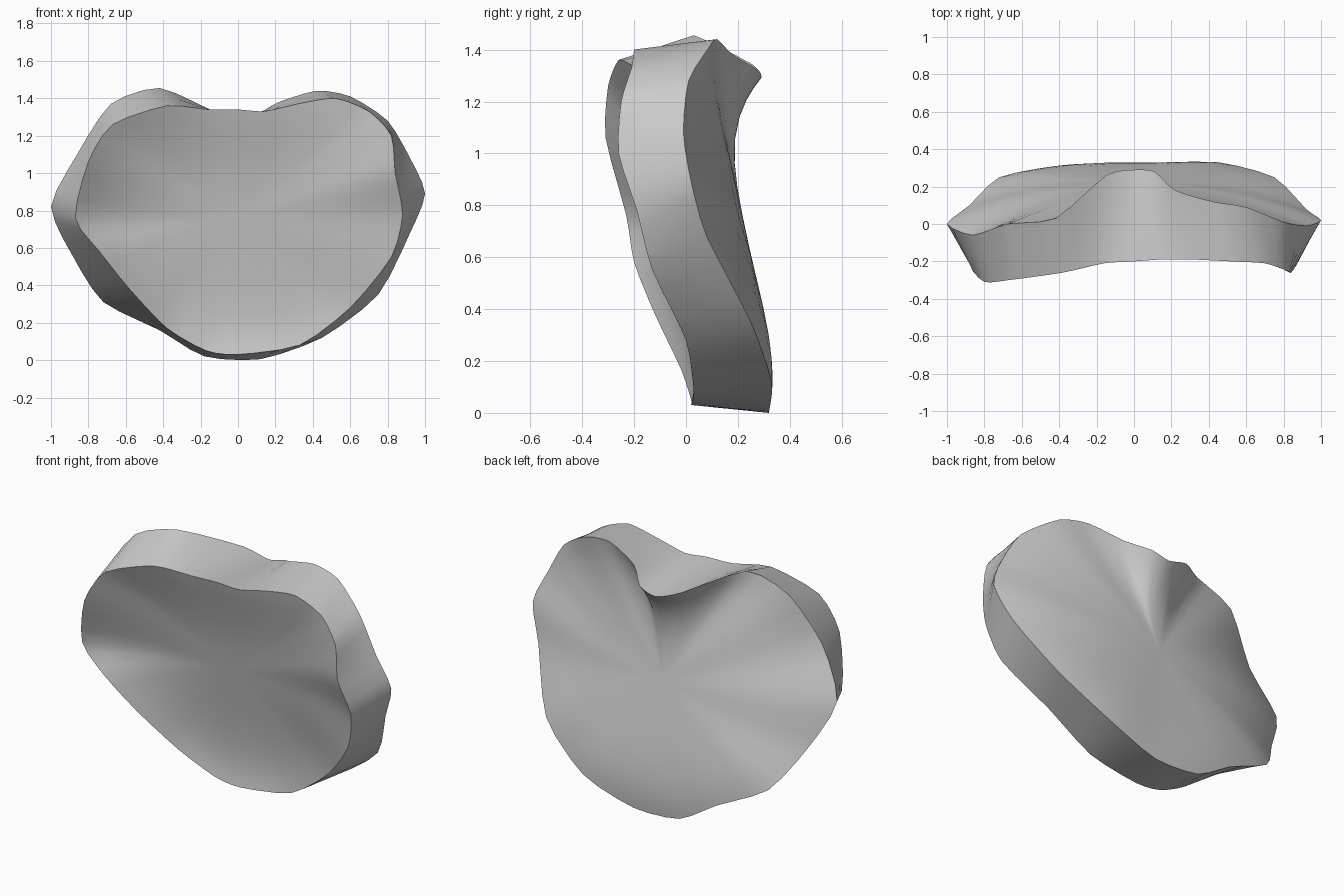
import bpy, bmesh
from mathutils import Vector

if "Cube" in bpy.data.objects:
    bpy.data.objects.remove(bpy.data.objects["Cube"])

# Matching rim outlines (x, y, z), clockwise from the top centre seen from the front
FRONT = [(0, -.20, 1.34), (.14, -.19, 1.33), (.32, -.19, 1.37), (.52, -.20, 1.40),
         (.70, -.21, 1.33), (.82, -.25, 1.20), (.84, -.26, 1.00), (.88, -.19, .78),
         (.82, -.13, .55), (.60, .00, .28), (.33, .03, .08), (0, .02, .03),
         (-.17, .02, .05), (-.38, -.02, .17), (-.58, -.12, .38), (-.74, -.20, .58),
         (-.87, -.23, .76), (-.80, -.31, 1.06), (-.67, -.30, 1.26), (-.38, -.26, 1.36)]
BACK = [(0, .29, 1.29), (.11, .28, 1.32), (.22, .18, 1.38), (.42, .12, 1.44),
        (.60, .09, 1.41), (.80, .01, 1.28), (.92, -.01, 1.08), (1.0, .02, .89),
        (.92, .08, .68), (.75, .25, .35), (.45, .33, .12), (.12, .32, .005),
        (-.18, .32, .02), (-.42, .31, .16), (-.72, .25, .31), (-.88, .10, .55),
        (-1.0, .00, .82), (-.86, -.06, 1.10), (-.68, .00, 1.37), (-.42, .03, 1.455)]
# extra control points beside the notch
FRONT.append((-.16, -.21, 1.34))
BACK.append((-.15, .26, 1.34))


def smooth_loop(pts, steps=3):
    """Closed rounded curve through the points."""
    p = [Vector(q) for q in pts]
    n, out = len(p), []
    for i in range(n):
        a, b, c, d = p[i - 1], p[i], p[(i + 1) % n], p[(i + 2) % n]
        for s in range(steps):
            t = s / steps
            m0, m1 = (c - a) * .35, (d - b) * .35
            out.append(b * (2*t**3 - 3*t*t + 1) + m0 * (t**3 - 2*t*t + t)
                       + c * (3*t*t - 2*t**3) + m1 * (t**3 - t*t))
    return out


def cap_rings(rim, surface, power):
    """Rings shrinking from the rim to the centre, settling on surface(z)."""
    rings = []
    for t in (.93, .84, .72, .56, .38, .2):
        ring = []
        for v in rim:
            x, z = v.x * t, .76 + (v.z - .76) * t
            k = t ** power
            ring.append(Vector((x, v.y * k + surface(z) * (1 - k), z)))
        rings.append(ring)
    return rings


front, back = smooth_loop(FRONT), smooth_loop(BACK)
front_cap = cap_rings(front, lambda z: .08 - .17 * z, 3.0)    # dished face
back_cap = cap_rings(back, lambda z: .37 - .20 * z, 2.5)      # bulging face
waist = [f.lerp(b, .5) for f, b in zip(front, back)]
rings = front_cap[::-1] + [front, waist, back] + back_cap

# Skin the rings into one closed body
bm = bmesh.new()
loops = [[bm.verts.new(v) for v in r] for r in rings]
n = len(front)
for a, b in zip(loops, loops[1:]):
    for i in range(n):
        j = (i + 1) % n
        bm.faces.new((a[i], a[j], b[j], b[i]))
for loop, y in ((loops[0], .08 - .17 * .76), (loops[-1], .37 - .20 * .76)):
    c = bm.verts.new((0, y, .76))
    for i in range(n):
        bm.faces.new((loop[i], loop[(i + 1) % n], c))
lowest = min(v.co.z for v in bm.verts)
bmesh.ops.translate(bm, verts=bm.verts, vec=(0, 0, -lowest))
bmesh.ops.recalc_face_normals(bm, faces=bm.faces)
mesh = bpy.data.meshes.new("dished_body")
bm.to_mesh(mesh)
bm.free()
body = bpy.data.objects.new("dished_body", mesh)
bpy.context.collection.objects.link(body)

# Smooth faces with crisp rims
bpy.context.view_layer.objects.active = body
body.select_set(True)
bpy.ops.object.shade_smooth_by_angle(angle=0.7)
